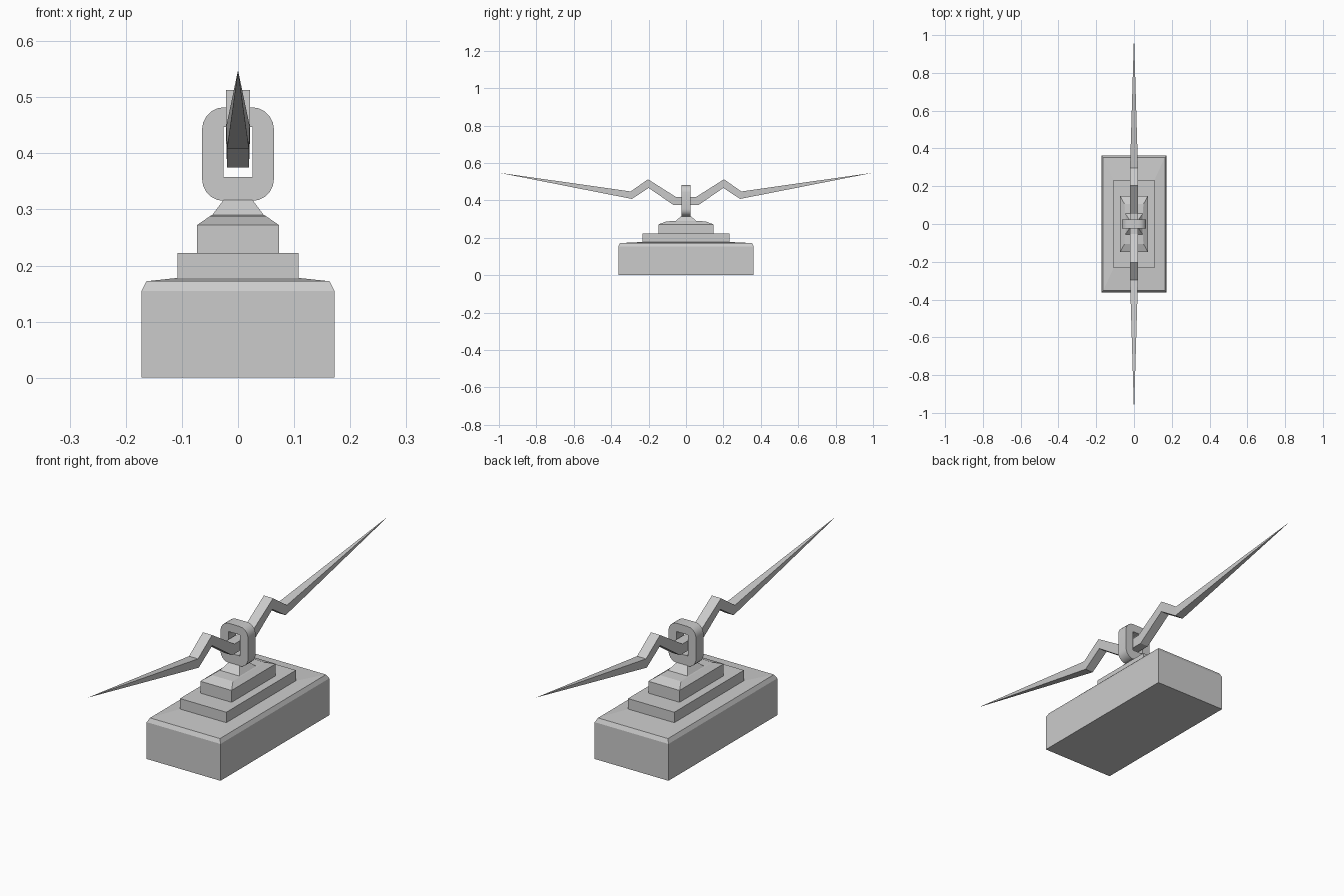
import bpy, bmesh
from math import cos, sin, pi

if "Cube" in bpy.data.objects:
    bpy.data.objects.remove(bpy.data.objects["Cube"])


def finish(bm, name):
    bmesh.ops.recalc_face_normals(bm, faces=bm.faces)
    me = bpy.data.meshes.new(name)
    bm.to_mesh(me)
    bm.free()
    ob = bpy.data.objects.new(name, me)
    bpy.context.collection.objects.link(ob)
    return ob


def loft(name, rings):
    """Skin four-cornered rings of points, capping both ends."""
    bm = bmesh.new()
    loops = [[bm.verts.new(p) for p in ring] for ring in rings]
    for a, b in zip(loops, loops[1:]):
        for i in range(4):
            j = (i + 1) % 4
            bm.faces.new((a[i], a[j], b[j], b[i]))
    bm.faces.new(loops[0])
    bm.faces.new(loops[-1])
    bmesh.ops.remove_doubles(bm, verts=bm.verts, dist=1e-5)
    return finish(bm, name)


def stack(name, levels):
    """Loft centred rectangles given as half width, half depth, height."""
    return loft(name, [[(-x, -y, z), (x, -y, z), (x, y, z), (-x, y, z)]
                       for x, y, z in levels])


# Stepped pedestal
stack("base_block", [(.172, .362, 0), (.172, .362, .155),
                     (.163, .353, .172), (.107, .23, .178)])
stack("middle_step", [(.108, .232, .17), (.108, .232, .222)])
stack("upper_step", [(.073, .147, .215), (.073, .147, .272)])
stack("neck", [(.073, .147, .272), (.05, .105, .288),
               (.046, .055, .29), (.025, .024, .318)])

# Rounded link with a rectangular opening
cu = bpy.data.curves.new("link", 'CURVE')
cu.dimensions = '2D'
cu.fill_mode = 'BOTH'
cu.extrude = .025
r = .039
outer = []
for k, (sx, z) in enumerate([(1, .482 - r), (-1, .482 - r), (-1, .315 + r), (1, .315 + r)]):
    for s in range(6):
        a = pi / 2 * (k + s / 5)
        outer.append((sx * (.064 - r) + r * cos(a), z + r * sin(a)))
inner = [(-.026, .358), (.026, .358), (.026, .447), (-.026, .447)]
for pts in (outer, inner):
    sp = cu.splines.new('POLY')
    sp.points.add(len(pts) - 1)
    for p, (x, z) in zip(sp.points, pts):
        p.co = (x, z, 0, 1)
    sp.use_cyclic_u = True
link = bpy.data.objects.new("link", cu)
link.rotation_euler.x = pi / 2
bpy.context.collection.objects.link(link)
bpy.context.view_layer.objects.active = link
link.select_set(True)
bpy.ops.object.convert(target='MESH')

# Zigzag spike bar: upper y, upper z, lower y, lower z, half width
half = [(.053, .418, .066, .375, .021), (.203, .513, .2, .467, .0215),
        (.296, .448, .289, .408, .021), (1, .548, 1, .548, 0)]
stations = [(-a, b, -c, d, w) for a, b, c, d, w in reversed(half)] + half
loft("spike_bar", [[(-w, uy, uz), (w, uy, uz), (w * .93, ly, lz), (-w * .93, ly, lz)]
                   for uy, uz, ly, lz, w in stations])
